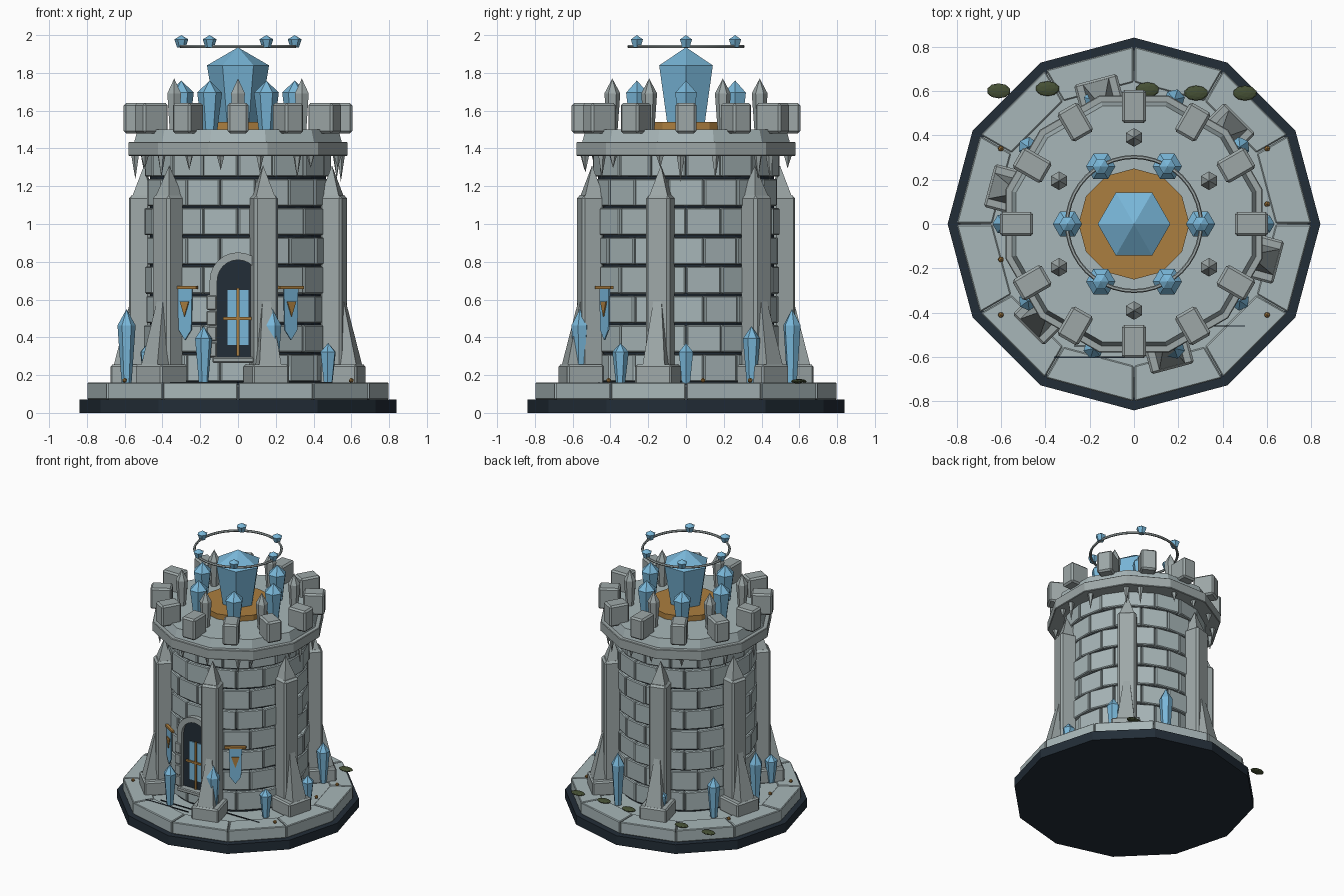
import bpy, bmesh, random
from math import sin, cos, pi, radians, tau
from mathutils import Matrix, Vector

random.seed(4)
if "Cube" in bpy.data.objects:
    bpy.data.objects.remove(bpy.data.objects["Cube"])


def material(name, rgb):
    m = bpy.data.materials.new(name)
    m.use_nodes = True
    m.diffuse_color = (*rgb, 1)
    m.node_tree.nodes["Principled BSDF"].inputs["Base Color"].default_value = (*rgb, 1)
    return m


STONE = material("pale stone", (.39, .47, .48))
TRIM = material("grey stone", (.34, .39, .39))
DARK = material("dark slate", (.016, .026, .038))
BLUE = material("blue crystal", (.19, .47, .69))
GOLD = material("bronze", (.41, .21, .05))
MOSS = material("moss green", (.06, .08, .035))


def at(deg, r=0.0, z=0.0):
    """Frame at a polar position: local x points outward, local y along the wall."""
    return Matrix.Rotation(radians(deg), 4, 'Z') @ Matrix.Translation((r, 0, z))


def box(bm, size, frame):
    bmesh.ops.create_cube(bm, size=1, matrix=frame @ Matrix.Diagonal((*size, 1)))


def lathe(bm, rings, n, frame=Matrix(), turn=0.0):
    """Stack of n-sided rings (radius, height); radius 0 makes a point."""
    loops = []
    for r, z in rings:
        count = n if r else 1
        loops.append([bm.verts.new(frame @ Vector((r * cos(turn + tau * i / n), r * sin(turn + tau * i / n), z)))
                      for i in range(count)])
    for a, b in zip(loops, loops[1:]):
        for i in range(n):
            quad = [a[i % len(a)], a[(i + 1) % len(a)], b[(i + 1) % len(b)], b[i % len(b)]]
            bm.faces.new(list(dict.fromkeys(quad)))
    for loop in (loops[0], loops[-1]):
        if len(loop) > 1:
            bm.faces.new(loop)


def finish(name, bm, mat, bevel=0.0):
    bmesh.ops.recalc_face_normals(bm, faces=bm.faces)
    me = bpy.data.meshes.new(name)
    bm.to_mesh(me)
    bm.free()
    me.materials.append(mat)
    ob = bpy.data.objects.new(name, me)
    bpy.context.collection.objects.link(ob)
    if bevel:
        mod = ob.modifiers.new("Bevel", 'BEVEL')
        mod.width = bevel
        mod.segments = 1
    return ob


def solid(name, rings, n, mat, turn=0.0, bevel=0.0):
    bm = bmesh.new()
    lathe(bm, rings, n, turn=turn)
    return finish(name, bm, mat, bevel)


def crystal(bm, frame, r, h, foot=.6, shoulder=.76, n=6):
    lathe(bm, [(r * foot, 0), (r, h * shoulder), (0, h)], n, frame)


# Base and floor
solid("base", [(.84, 0), (.84, .07)], 12, DARK)
solid("floor", [(.785, .07), (.785, .135), (.66, .15)], 12, STONE)
bm = bmesh.new()
for k in range(12):
    corners = []
    for r, side in ((.64, 0), (.8, 0), (.8, 1), (.64, 1)):
        p = Vector((r * cos(pi / 6 * (k + side)), r * sin(pi / 6 * (k + side)), .07))
        mid = pi / 6 * (k + .5)
        tangent = Vector((-sin(mid), cos(mid), 0))
        corners.append(bm.verts.new(p + tangent * (.003 if side == 0 else -.003)))
    face = bm.faces.new(corners)
    top = bmesh.ops.extrude_face_region(bm, geom=[face])["geom"]
    bmesh.ops.translate(bm, vec=(0, 0, .09), verts=[v for v in top if isinstance(v, bmesh.types.BMVert)])
finish("floor_slabs", bm, STONE, .005)

# Cracks lying on the slabs
bm = bmesh.new()
for x, y, length in ((-.18, -.6, .36), (.35, -.46, .3), (-.12, -.55, .3)):
    box(bm, (length, .006, .006), Matrix.Translation((x, y, .16)))
finish("floor_cracks", bm, DARK)

# Tower core with staggered brick courses
solid("tower_core", [(.465, .1), (.465, 1.4)], 32, DARK)
bm = bmesh.new()
for row in range(8):
    height = .155
    for k in range(16):
        deg = 22.5 * (k + .5 * (row % 2))
        out = .485 + random.uniform(-.006, .006)
        box(bm, (.08, .184, height - .011), at(deg, out - .04, .16 + height * (row + .5)))
finish("tower_bricks", bm, STONE, .006)

# Cornice, parapet floor and merlons
solid("cornice", [(.5, 1.36), (.6, 1.36), (.6, 1.435), (.5, 1.435)], 12, TRIM, pi / 12, .004)
solid("parapet_floor", [(.57, 1.43), (.55, 1.5)], 12, STONE, pi / 12)
bm = bmesh.new()
for k in range(12):
    box(bm, (.15, .11, .16), at(30 * k, .53, 1.56))
finish("merlons", bm, TRIM, .012)

# Icicle-shaped stone drips under the cornice
bm = bmesh.new()
for k in range(18):
    lathe(bm, [(.022, 1.365), (0, random.uniform(1.22, 1.3))], 5, at(20 * k + random.uniform(-6, 6), .545))
finish("stone_drips", bm, TRIM)

# Six buttresses: footing, pillar, top spike and leaning outer spike
feet, pillars, spikes = bmesh.new(), bmesh.new(), bmesh.new()
for k in range(6):
    deg = 60 * k - 15
    box(feet, (.2, .2, .11), at(deg, .575, .2))
    box(pillars, (.12, .13, .92), at(deg, .525, .69))
    lathe(spikes, [(.075, 1.14), (0, 1.31)], 4, at(deg, .515), pi / 4)
    lean = Matrix.Rotation(radians(-7), 4, 'Y')
    lathe(spikes, [(.085, 0), (0, .55)], 4, at(deg, .605, .245) @ lean, pi / 4)
finish("buttress_feet", feet, TRIM, .01)
finish("buttress_pillars", pillars, TRIM, .014)
finish("buttress_spikes", spikes, TRIM)

# Roof dais and crystals
solid("dais", [(.25, 1.49), (.25, 1.54)], 12, GOLD)
solid("great_crystal", [(.115, 1.535), (.164, 1.84), (0, 1.935)], 6, BLUE)
ring, stones, charms = bmesh.new(), bmesh.new(), bmesh.new()
for k in range(6):
    crystal(ring, at(60 * k, .3, 1.49), .066, .27)
    crystal(stones, at(60 * k + 30, .39, 1.49), .042, .28, .65, .72)
    crystal(charms, at(60 * k, .3, 1.935), .037, .065, .6, .65)
finish("roof_crystals", ring, BLUE)
finish("roof_stone_spires", stones, TRIM)
finish("halo_crystals", charms, BLUE)
bpy.ops.mesh.primitive_torus_add(major_radius=.302, minor_radius=.009, major_segments=40,
                                 minor_segments=6, location=(0, 0, 1.94))
halo = bpy.context.object
halo.name = "halo_ring"
halo.data.materials.append(TRIM)
bpy.ops.object.shade_smooth_by_angle()

# Crystals around the foot of the tower
bm = bmesh.new()
for k in range(10):
    crystal(bm, at(36 * k, .59, .155), .044 + .002 * (k % 3), .215 + .09 * (k % 3), .55, .78)
finish("ground_crystals", bm, BLUE)


# Arched door
def arch(r, foot):
    curve = [(r * cos(pi * i / 12), .7 + r * sin(pi * i / 12)) for i in range(13)]
    return [(r, foot)] + curve + [(-r, foot)]


def extrude_front(bm, faces, depth):
    geom = bmesh.ops.extrude_face_region(bm, geom=faces)["geom"]
    bmesh.ops.translate(bm, vec=(0, depth, 0), verts=[v for v in geom if isinstance(v, bmesh.types.BMVert)])


bm = bmesh.new()
panel = bm.faces.new([bm.verts.new((x, -.498, z)) for x, z in arch(.115, .29)])
extrude_front(bm, [panel], .08)
finish("door_panel", bm, DARK)
bm = bmesh.new()
outer, inner = [[bm.verts.new((x, -.525, z)) for x, z in arch(r, .29)] for r in (.15, .11)]
strip = [bm.faces.new((outer[i], outer[i + 1], inner[i + 1], inner[i])) for i in range(len(outer) - 1)]
extrude_front(bm, strip, .09)
finish("door_arch", bm, TRIM)
bm = bmesh.new()
for side in (-1, 1):
    for k in range(4):
        box(bm, (.055, .09, .078), Matrix.Translation((side * .14, -.485, .335 + .083 * k)))
box(bm, (.27, .12, .03), Matrix.Translation((0, -.485, .28)))
finish("door_jambs_and_sill", bm, TRIM, .006)
bm = bmesh.new()
box(bm, (.11, .008, .29), Matrix.Translation((0, -.501, .505)))
finish("door_window", bm, BLUE)
bm = bmesh.new()
box(bm, (.014, .014, .36), Matrix.Translation((0, -.51, .48)))
box(bm, (.16, .014, .014), Matrix.Translation((0, -.51, .5)))
finish("door_bars", bm, GOLD)

# Banners: rod, cloth and triangular badge
cloth, metal = bmesh.new(), bmesh.new()
for deg in (-57, -123):
    f = at(deg, .515)
    box(metal, (.02, .15, .016), f @ Matrix.Translation((0, 0, .665)))
    for (bm, x, pts) in ((cloth, .002, ((-.045, .655), (.045, .655), (.04, .44), (0, .385), (-.04, .44))),
                         (metal, .009, ((-.028, .59), (.028, .59), (0, .51)))):
        front = bm.faces.new([bm.verts.new(f @ Vector((x, y, z))) for y, z in pts])
        geom = bmesh.ops.extrude_face_region(bm, geom=[front])["geom"]
        bmesh.ops.translate(bm, vec=f.to_3x3() @ Vector((-.007, 0, 0)),
                            verts=[v for v in geom if isinstance(v, bmesh.types.BMVert)])
finish("banner_cloths", cloth, BLUE)
finish("banner_rods_and_badges", metal, GOLD)

# Bronze studs and moss clumps
bm = bmesh.new()
for x, y in ((-.6, .34), (.6, .34), (.6, .09), (-.6, -.16), (-.6, -.41), (.6, -.41)):
    bmesh.ops.create_icosphere(bm, subdivisions=1, radius=.014, matrix=Matrix.Translation((x, y, .172)))
finish("floor_studs", bm, GOLD)
bm = bmesh.new()
for x, y in ((-.61, .6), (-.39, .61), (.06, .605), (.28, .59), (.5, .59)):
    bmesh.ops.create_icosphere(bm, subdivisions=2, radius=1, matrix=Matrix.Translation((x, y, .167))
                               @ Matrix.Diagonal((.054, .034, .012, 1)))
finish("moss_clumps", bm, MOSS)
